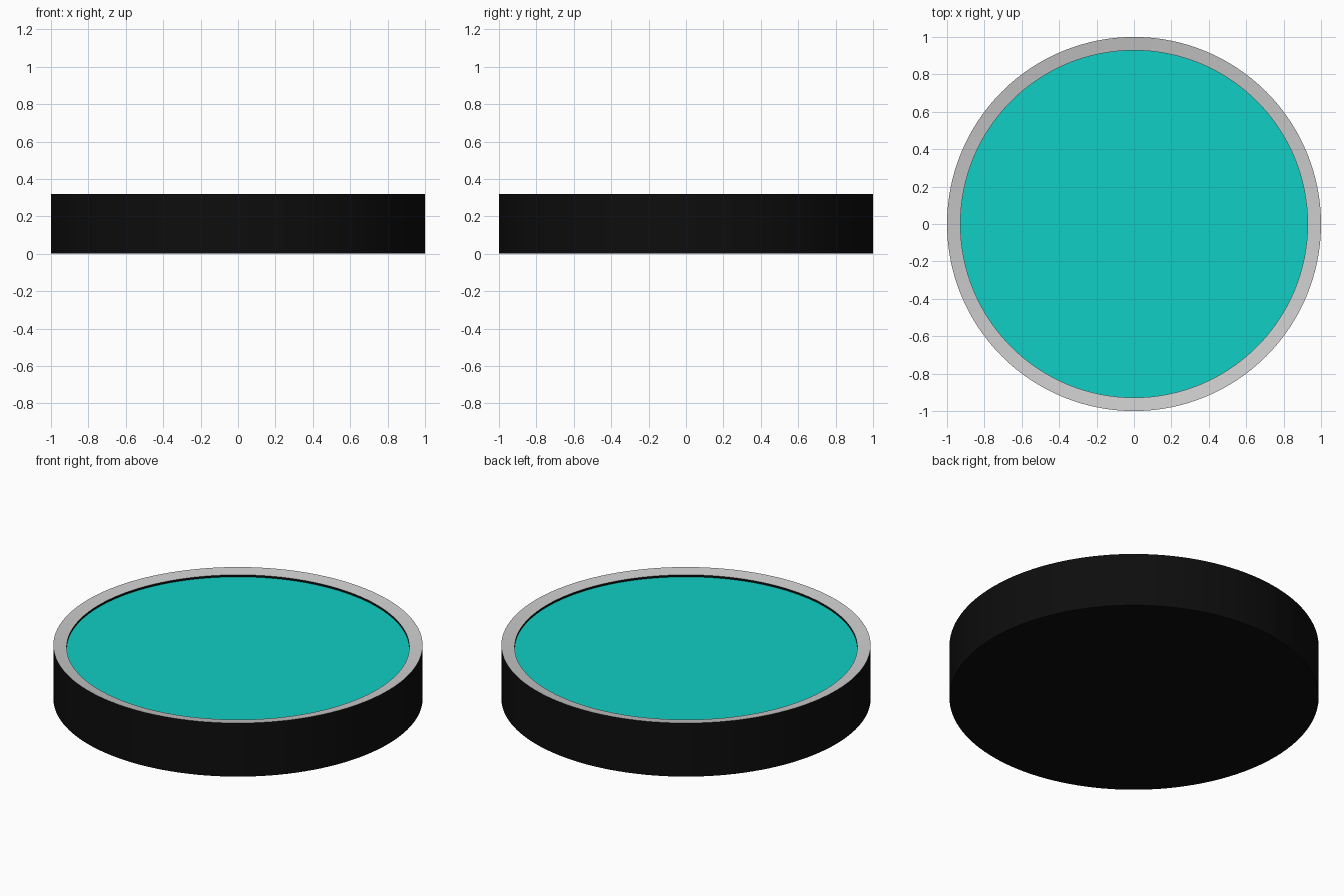
import bpy, bmesh, math

if "Cube" in bpy.data.objects:
    bpy.data.objects.remove(bpy.data.objects["Cube"])

SEGMENTS = 128
H, R_IN = 0.32, 0.928      # overall height, inner rim radius
Z_RIM, Z_PAD = 0.307, 0.295  # inner rim height, pad surface height


def material(name, color):
    m = bpy.data.materials.new(name)
    m.diffuse_color = (*color, 1)
    m.use_nodes = True
    m.node_tree.nodes["Principled BSDF"].inputs["Base Color"].default_value = m.diffuse_color
    return m


def lathe(name, profile, mat=None):
    """Spin an (r, z) profile about the z axis."""
    bm = bmesh.new()
    verts = [bm.verts.new((r, 0, z)) for r, z in profile]
    edges = [bm.edges.new(pair) for pair in zip(verts, verts[1:])]
    bmesh.ops.spin(bm, geom=verts + edges, cent=(0, 0, 0), axis=(0, 0, 1),
                   angle=2 * math.pi, steps=SEGMENTS, use_duplicate=False)
    bmesh.ops.remove_doubles(bm, verts=bm.verts, dist=1e-5)
    bmesh.ops.recalc_face_normals(bm, faces=bm.faces)
    # open strips and discs: make sure the upper side faces up
    if len(profile) == 2 and sum(f.normal.z for f in bm.faces) < 0:
        bmesh.ops.reverse_faces(bm, faces=bm.faces)
    mesh = bpy.data.meshes.new(name)
    bm.to_mesh(mesh)
    bm.free()
    obj = bpy.data.objects.new(name, mesh)
    bpy.context.collection.objects.link(obj)
    if mat:
        mesh.materials.append(mat)
    bpy.ops.object.select_all(action='DESELECT')
    obj.select_set(True)
    bpy.context.view_layer.objects.active = obj
    bpy.ops.object.shade_smooth_by_angle(angle=math.radians(30))
    return obj


black = material("black", (0.004, 0.004, 0.004))
teal = material("teal", (0.005, 0.62, 0.55))

# Shallow round housing: base, outer wall, and short wall inside the rim
lathe("housing", [(0, 0), (1, 0), (1, H / 2), (1, H),
                  ], black)
lathe("rim_inner_wall", [(R_IN, Z_RIM), (R_IN, Z_PAD)], black).data.flip_normals()

# Grey rim sloping gently inward
lathe("rim", [(1, H), (R_IN, Z_RIM)])

# Recessed coloured pad
lathe("pad", [(R_IN, Z_PAD), (0, Z_PAD)], teal)
